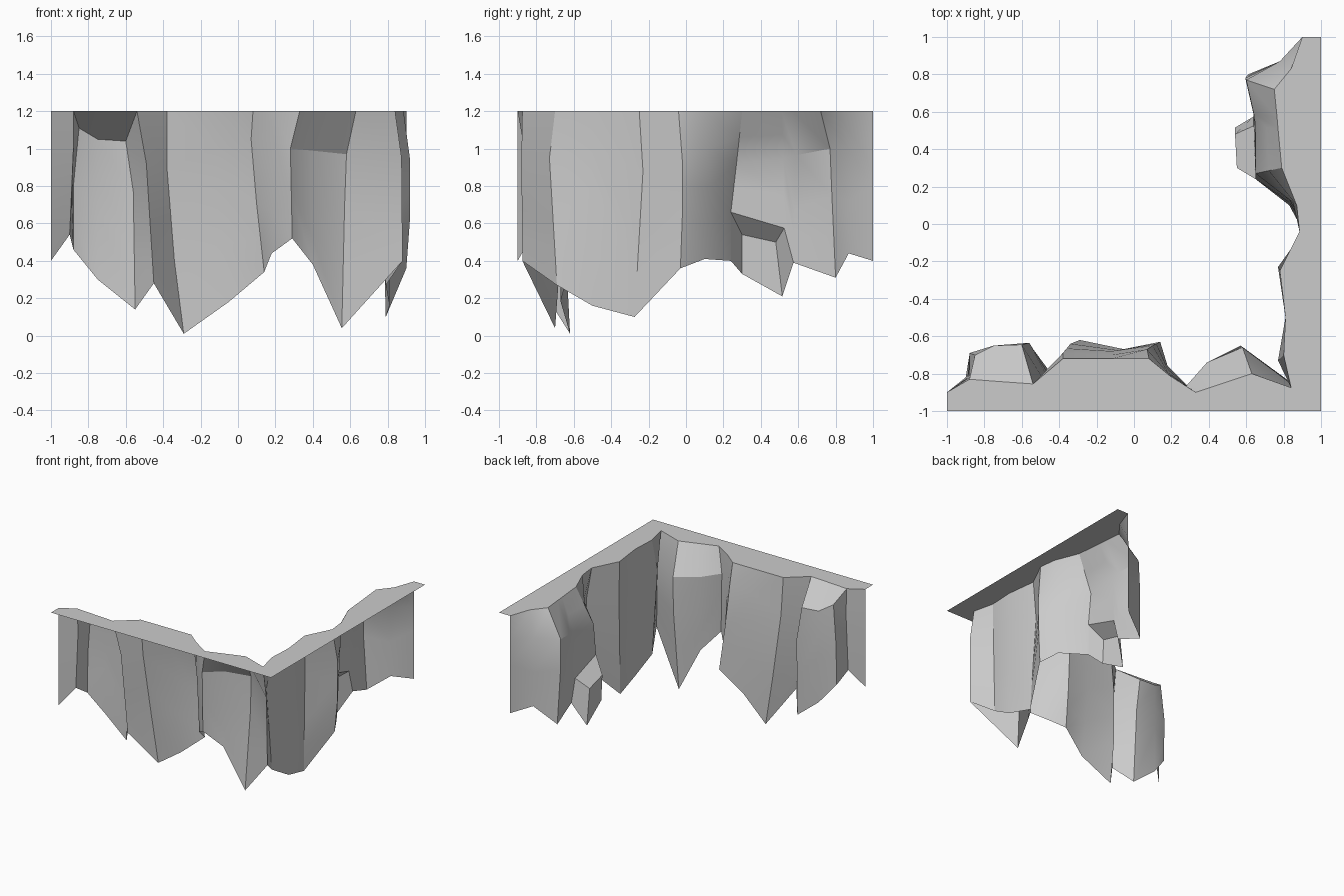
import bpy, bmesh
from mathutils import Vector

if "Cube" in bpy.data.objects:
    bpy.data.objects.remove(bpy.data.objects["Cube"])

TOP = 1.2
ROWS = 5


def rib(top, *pts):
    """Vertical line down the rock, evened out to ROWS points."""
    line = [Vector((*top, TOP))] + [Vector(p) for p in pts]
    while len(line) < ROWS:
        i = max(range(len(line) - 1), key=lambda k: (line[k] - line[k + 1]).length)
        line.insert(i + 1, (line[i] + line[i + 1]) / 2)
    return line


def finish(name, bm):
    bmesh.ops.remove_doubles(bm, verts=bm.verts, dist=0.001)
    bmesh.ops.dissolve_degenerate(bm, edges=bm.edges, dist=0.001)
    me = bpy.data.meshes.new(name)
    bm.to_mesh(me)
    bm.free()
    ob = bpy.data.objects.new(name, me)
    bpy.context.collection.objects.link(ob)
    bpy.ops.object.select_all(action='DESELECT')
    ob.select_set(True)
    bpy.context.view_layer.objects.active = ob
    bpy.ops.object.shade_smooth_by_angle(angle=0.5)
    return ob


def cliff(name, ribs):
    bm = bmesh.new()
    grid = [[bm.verts.new(p) for p in r] for r in ribs]
    for a, b in zip(grid, grid[1:]):
        for k in range(ROWS - 1):
            bm.faces.new((a[k], b[k], b[k + 1], a[k + 1]))
    return finish(name, bm)


# Front wall: ribs from the left end to the inner corner
left_rock = [
    rib((-1, -.9), (-1, -.9, .4)),
    rib((-.88, -.83), (-.88, -.82, 1), (-.9, -.82, .54)),
    rib((-.88, -.83), (-.85, -.7, 1.11), (-.88, -.69, .8), (-.88, -.7, .46)),
    rib((-.71, -.843), (-.75, -.65, 1.05), (-.75, -.65, .3)),
    rib((-.54, -.855), (-.6, -.645, 1.04), (-.56, -.635, .77), (-.55, -.66, .14)),
    rib((-.54, -.855), (-.49, -.82, .92), (-.45, -.79, .28)),
]
middle_rock = [
    rib((-.38, -.72), (-.38, -.69, .9), (-.34, -.64, .4), (-.29, -.62, .01)),
    rib((-.12, -.72), (-.12, -.68, .8), (-.05, -.67, .18)),
    rib((.08, -.72), (.07, -.67, 1.05), (.1, -.65, .7), (.14, -.63, .34)),
    rib((.19, -.81), (.18, -.79, .9), (.18, -.76, .44)),
]
right_rock = [
    rib((.33, -.9), (.28, -.865, 1), (.29, -.87, .52)),
    rib((.45, -.86), (.39, -.74, .99), (.4, -.76, .38)),
    rib((.63, -.8), (.58, -.66, .97), (.57, -.65, .7), (.555, -.7, .04)),
]
corner = rib((.84, -.875), (.875, -.88, .95), (.88, -.875, .4))
front_ribs = left_rock + middle_rock + right_rock + [corner]
cliff("front_cliff", front_ribs)

# Side wall: ribs from the corner to the ledge opening
shelf_back = (.65, .24, .66)
near_ribs = [
    corner,
    rib((.8, -.7), (.77, -.73, .95), (.79, -.69, .27)),
    rib((.81, -.5), (.81, -.5, .8), (.81, -.5, .16)),
    rib((.78, -.25), (.77, -.23, .88), (.79, -.275, .1)),
    rib((.885, -.04), (.92, -.02, .94), (.92, -.02, .63), (.9, -.03, .36)),
    rib((.87, .1), (.83, .13, .8), (.83, .1, .41)),
    rib((.79, .3), (.65, .27, .92), shelf_back, (.65, .24, .4)),
]
cliff("side_cliff", near_ribs)

# Side wall: overhanging rock at the far end
far_ribs = [
    rib((.79, .3), (.65, .27, .92), shelf_back),
    rib((.77, .51), (.65, .52, .95), (.64, .525, .575)),
    rib((.765, .57), (.64, .59, .965), (.64, .575, .39)),
    rib((.75, .72), (.6, .77, 1), (.595, .78, .75), (.61, .8, .31)),
    rib((.84, .83), (.78, .87, 1), (.78, .87, .44)),
    rib((.9, 1), (.9, 1, .4)),
]
cliff("far_rock", far_ribs)

# Small ledge stone: shelf plus three sides
bm = bmesh.new()
V = lambda *c: bm.verts.new(c)
s0, s1 = V(*shelf_back), V(.64, .525, .575)
e0, e1 = V(.55, .3, .54), V(.54, .48, .5)
b0, b1, b2, b3 = V(.65, .24, .4), V(.56, .3, .33), V(.54, .515, .21), V(.64, .575, .39)
for f in ((s0, e0, e1, s1), (s0, b0, b1, e0), (e0, b1, b2, e1), (e1, b2, b3, s1)):
    bm.faces.new(f)
finish("ledge_stone", bm)

# Flat L-shaped top following the cliff edge
outline = []
for r in front_ribs + near_ribs + far_ribs:
    if not outline or (r[0] - outline[-1]).length > .001:
        outline.append(r[0])
bm = bmesh.new()
loop = outline + [Vector((1, 1, TOP)), Vector((1, -1, TOP)), Vector((-1, -1, TOP))]
face = bm.faces.new([bm.verts.new(p) for p in loop])
face.normal_update()
if face.normal.z < 0:
    face.normal_flip()
bmesh.ops.triangulate(bm, faces=[face])
finish("cliff_top", bm)
